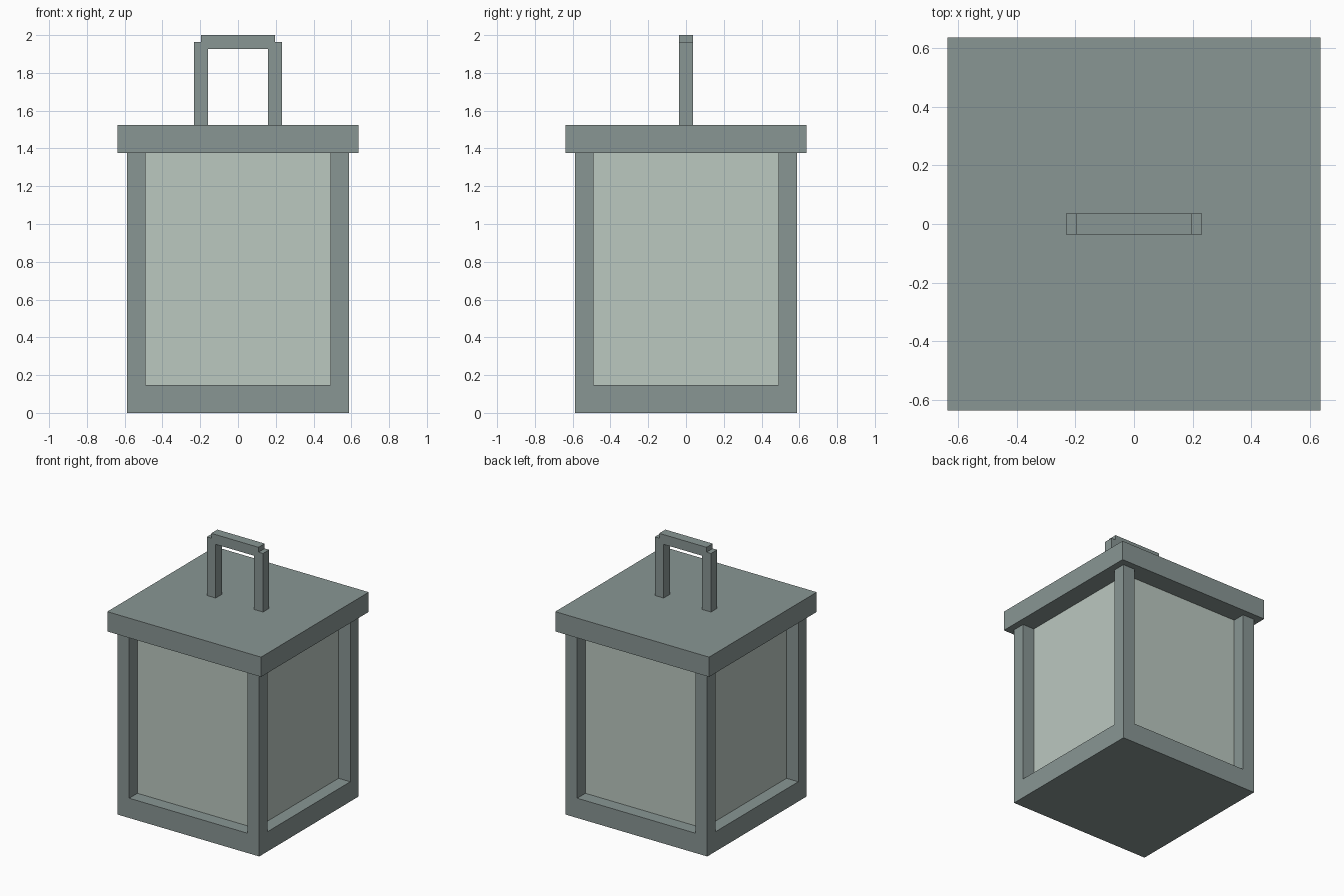
import bpy

if "Cube" in bpy.data.objects:
    bpy.data.objects.remove(bpy.data.objects["Cube"])


def material(name, rgb):
    m = bpy.data.materials.new(name)
    m.diffuse_color = (*rgb, 1.0)
    m.use_nodes = True
    m.node_tree.nodes["Principled BSDF"].inputs["Base Color"].default_value = m.diffuse_color
    return m


METAL = material("grey_green_metal", (0.25, 0.305, 0.296))
GLASS = material("pale_green_glass", (0.497, 0.578, 0.527))


def box(name, x, y, z, mat):
    """Box from (min, max) ranges on each axis."""
    bpy.ops.mesh.primitive_cube_add(
        size=1, location=[sum(r) / 2 for r in (x, y, z)])
    ob = bpy.context.object
    ob.name = name
    ob.scale = [r[1] - r[0] for r in (x, y, z)]
    bpy.ops.object.transform_apply(location=False, rotation=False, scale=True)
    ob.data.materials.append(mat)
    return ob


def centred(half):
    return (-half, half)


BODY, INNER, ROOF = 0.587, 0.49, 0.637
BASE_TOP, ROOF_BOTTOM, ROOF_TOP = 0.148, 1.377, 1.525
BAR, GRIP = 0.0365, 0.196       # handle half thickness and half span
GRIP_Z = 2.0 - BAR

# Base and lid slabs
box("base", centred(BODY), centred(BODY), (0, BASE_TOP), METAL)
box("lid", centred(ROOF), centred(ROOF), (ROOF_BOTTOM, ROOF_TOP), METAL)

# Glass body recessed behind the corner posts
box("glass", centred(INNER), centred(INNER), (BASE_TOP, ROOF_BOTTOM), GLASS)

# Four corner posts
for sx, side in ((-1, "left"), (1, "right")):
    for sy, end in ((-1, "front"), (1, "back")):
        box(f"{end}_{side}_post",
            sorted((sx * INNER, sx * BODY)), sorted((sy * INNER, sy * BODY)),
            (BASE_TOP, ROOF_BOTTOM), METAL)

# Carrying handle: two uprights and a shorter top bar
for sx, side in ((-1, "left"), (1, "right")):
    box(f"{side}_handle_upright", (sx * GRIP - BAR, sx * GRIP + BAR),
        centred(BAR), (ROOF_TOP, GRIP_Z), METAL)
box("handle_bar", centred(GRIP), centred(BAR), (GRIP_Z - BAR, 2.0), METAL)
